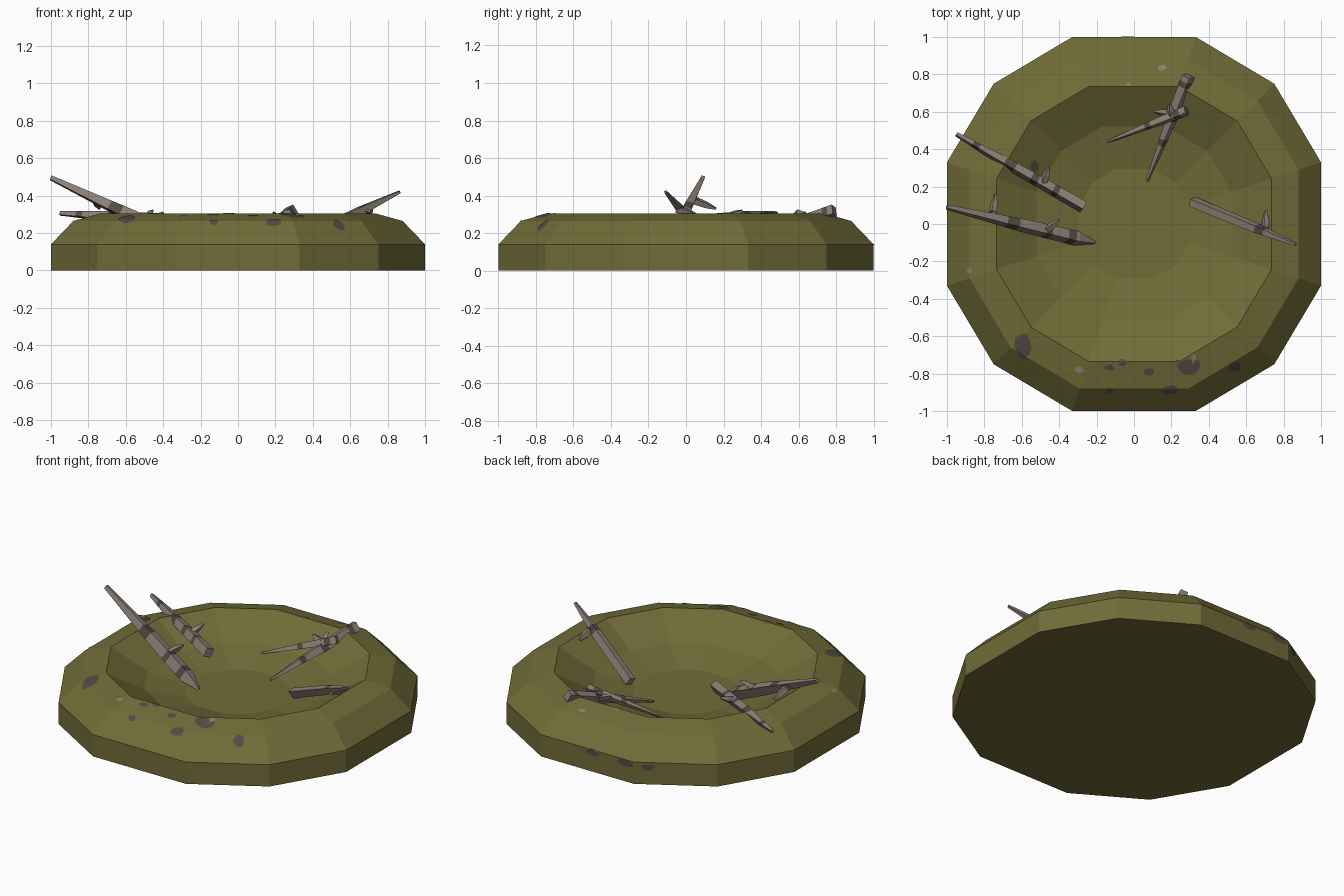
import bpy, bmesh, math, random
from mathutils import Vector
from mathutils.bvhtree import BVHTree

if "Cube" in bpy.data.objects:
    bpy.data.objects.remove(bpy.data.objects["Cube"])

random.seed(4)


def material(name, col):
    m = bpy.data.materials.new(name)
    m.diffuse_color = (*col, 1)
    m.use_nodes = True
    m.node_tree.nodes["Principled BSDF"].inputs["Base Color"].default_value = m.diffuse_color
    return m


OLIVE = material("olive moss", (0.165, 0.150, 0.040))
BARK = material("grey bark", (0.255, 0.215, 0.180))
DARK = material("dark bark", (0.085, 0.070, 0.060))


def finish(bm, name, mats):
    bmesh.ops.recalc_face_normals(bm, faces=bm.faces)
    me = bpy.data.meshes.new(name)
    bm.to_mesh(me)
    bm.free()
    for m in mats:
        me.materials.append(m)
    ob = bpy.data.objects.new(name, me)
    bpy.context.collection.objects.link(ob)
    return ob


# Bowl: twelve-sided rings from the base, over the rim, down to the floor
def ring(s, z):
    base = [(1, -.33), (1, .33), (.75, .75)]
    pts = []
    for k in range(4):
        c, n = round(math.cos(k * math.pi / 2)), round(math.sin(k * math.pi / 2))
        pts += [Vector(((x * c - y * n) * s, (x * n + y * c) * s, z)) for x, y in base]
    return pts


bm = bmesh.new()
rings = [[bm.verts.new(p) for p in ring(s, z)] for s, z in
         [(1, 0), (1, .14), (.88, .265), (.735, .305), (.52, .18), (.295, .12)]]
for a, b in zip(rings, rings[1:]):
    for i in range(12):
        j = (i + 1) % 12
        bm.faces.new((a[i], a[j], b[j], b[i]))
bm.faces.new(rings[0][::-1])
bm.faces.new(rings[-1])
bmesh.ops.recalc_face_normals(bm, faces=bm.faces)
tree = BVHTree.FromBMesh(bm)
finish(bm, "nest_bowl", [OLIVE])


# Thin irregular flecks draped onto the bowl along a direction
def fleck(name, centre, rx, ry, mat, d=(0, 0, -1)):
    d, c = Vector(d).normalized(), Vector(centre)
    u = Vector((1, 0, 0)) if abs(d.z) > .9 else d.cross(Vector((0, 0, 1))).normalized()
    v = d.cross(u)
    n = 10
    wob = [random.uniform(.75, 1.15) for _ in range(n)]
    bm = bmesh.new()

    def drop(a, b):
        hit, nor, _, _ = tree.ray_cast(c + u * a + v * b - d * 2, d)
        return bm.verts.new((hit + nor * .003) if hit else c + u * a + v * b)
    mid = drop(0, 0)
    prev = None
    for f in (.35, .7, 1):
        cur = [drop(rx * f * wob[i] * math.cos(i * math.tau / n),
                    ry * f * wob[i] * math.sin(i * math.tau / n)) for i in range(n)]
        for i in range(n):
            j = (i + 1) % n
            bm.faces.new((prev[i], prev[j], cur[j], cur[i]) if prev else (mid, cur[i], cur[j]))
        prev = cur
    ob = finish(bm, name, [mat])
    # make the plates face outwards
    if sum((p.normal.dot(d) for p in ob.data.polygons)) > 0:
        ob.data.flip_normals()


for i, (x, y, rx, ry) in enumerate([
        (-.59, -.66, .05, .07), (-.13, -.77, .03, .018), (-.06, -.74, .025, .018),
        (.08, -.79, .03, .018), (.29, -.76, .07, .05), (.54, -.76, .035, .03),
        (.19, -.885, .045, .025), (-.13, -.89, .025, .015), (-.53, .31, .025, .03)]):
    fleck(f"dark_fleck_{i}", (x, y, 0), rx, ry, DARK)
for i, (x, y, rx, ry) in enumerate([
        (.15, .835, .03, .015), (-.88, -.25, .014, .014), (.32, -.72, .015, .025),
        (-.29, -.78, .025, .02), (-.03, .745, .015, .008)]):
    fleck(f"pale_fleck_{i}", (x, y, 0), rx, ry, BARK)
for i, (x, z, r) in enumerate([(-.03, .125, .05), (-.27, .12, .06), (-.4, .11, .035)]):
    fleck(f"wall_fleck_{i}", (x, 0, z), r, .02, DARK, (0, -1, 0))


# Sticks: tapered four-sided rods with dark bark bands; profile = (t, half width)
def stick(name, p, q, profile, bands=()):
    p, q = Vector(p), Vector(q)
    d = (q - p).normalized()
    u = d.cross(Vector((0, 0, 1))).normalized()
    v = u.cross(d)
    ts = sorted({t for t, _ in profile} | {t for b in bands for t in b})

    def width(t):
        for (t0, w0), (t1, w1) in zip(profile, profile[1:]):
            if t <= t1:
                return w0 + (w1 - w0) * (t - t0) / (t1 - t0)
        return profile[-1][1]
    bm = bmesh.new()
    rs = []
    for t in ts:
        o, w = p.lerp(q, t), width(t)
        rs.append([bm.verts.new(o + u * w * a + v * w * b)
                   for a, b in ((1, .5), (-.3, 1), (-1, -.5), (.3, -1))])
    for k in range(len(ts) - 1):
        m = (ts[k] + ts[k + 1]) / 2
        dark = any(a < m < b for a, b in bands)
        for i in range(4):
            j = (i + 1) % 4
            f = bm.faces.new((rs[k][i], rs[k][j], rs[k + 1][j], rs[k + 1][i]))
            f.material_index = 1 if dark and i != 3 else 0
    bm.faces.new(rs[0])
    bm.faces.new(rs[-1][::-1])
    finish(bm, name, [BARK, DARK])


stick("tall_stick", (-.21, -.10, .12), (-1, .09, .495),
      [(0, .008), (.12, .04), (.45, .037), (1, .014)], [(.14, .19), (.3, .34), (.52, .6)])
stick("left_stick", (-.27, .09, .265), (-.95, .48, .305),
      [(0, .034), (.6, .029), (1, .012)], [(.2, .24), (.36, .41), (.54, .62), (.82, .87)])
stick("right_stick", (.31, .12, .15), (.865, -.11, .42),
      [(0, .03), (.6, .028), (1, .009)], [(.62, .7)])
stick("back_stick", (.29, .79, .32), (.07, .23, .13),
      [(0, .034), (.4, .03), (1, .007)], [(.05, .1), (.35, .42), (.6, .66)])
stick("crossing_stick", (.28, .605, .30), (-.14, .44, .165),
      [(0, .028), (.4, .022), (1, .006)], [(.08, .16), (.45, .52)])

# Side twigs branching off the sticks
TWIG = [(0, .022), (.6, .018), (1, .006)]
for i, (p, q) in enumerate([
        ((-.48, -.04, .25), (-.40, .02, .31)), ((-.76, .03, .38), (-.74, .16, .33)),
        ((-.49, .21, .28), (-.455, .30, .32)), ((.70, -.05, .33), (.705, .07, .29)),
        ((.21, .59, .25), (.11, .60, .29)), ((.20, .57, .27), (.19, .64, .31))]):
    stick(f"twig_{i}", p, q, TWIG, [(0, .3)] if i % 2 else ())
